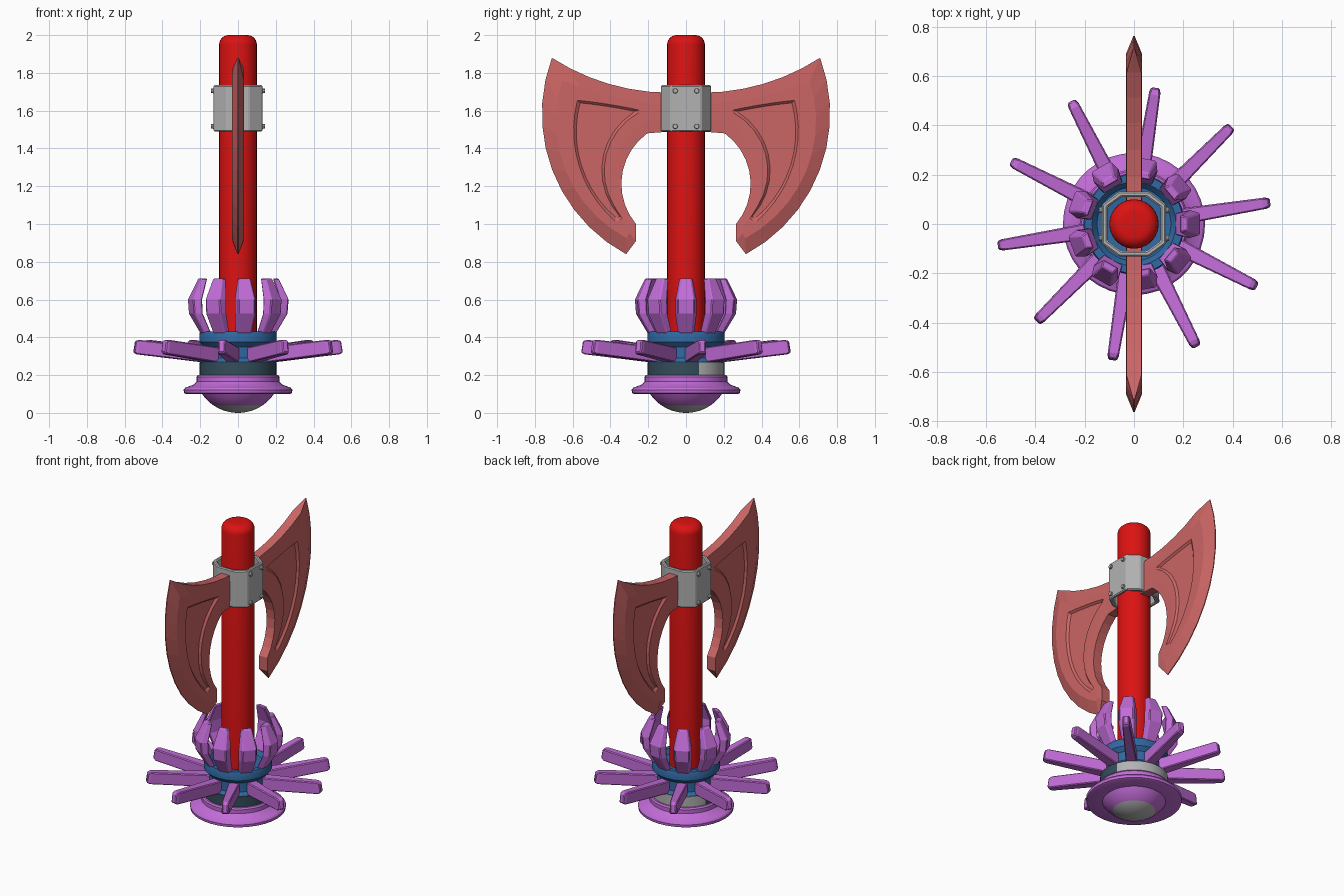
import bpy, bmesh, math
from mathutils import Vector, Matrix

if "Cube" in bpy.data.objects:
    bpy.data.objects.remove(bpy.data.objects["Cube"])


def mat(name, r, g, b):
    m = bpy.data.materials.new(name)
    m.diffuse_color = (r, g, b, 1)
    m.use_nodes = True
    m.node_tree.nodes["Principled BSDF"].inputs["Base Color"].default_value = m.diffuse_color
    return m


RED = mat("red", 0.72, 0.006, 0.006)
BLADE = mat("dusty red", 0.60, 0.13, 0.13)
PURPLE = mat("purple", 0.54, 0.15, 0.68)
BLUE = mat("blue", 0.03, 0.14, 0.36)
GREY = mat("grey", 0.45, 0.45, 0.45)
TEAL = mat("dark teal", 0.035, 0.075, 0.105)


def finish(name, bm, mats, smooth=False, bevel=0):
    bmesh.ops.remove_doubles(bm, verts=bm.verts, dist=1e-5)
    bmesh.ops.recalc_face_normals(bm, faces=bm.faces)
    me = bpy.data.meshes.new(name)
    bm.to_mesh(me)
    bm.free()
    ob = bpy.data.objects.new(name, me)
    bpy.context.collection.objects.link(ob)
    for m in mats:
        me.materials.append(m)
    if bevel:
        b = ob.modifiers.new("bevel", 'BEVEL')
        b.width, b.segments = bevel, 1
    if smooth:
        bpy.ops.object.select_all(action='DESELECT')
        ob.select_set(True)
        bpy.context.view_layer.objects.active = ob
        bpy.ops.object.shade_smooth_by_angle(angle=math.radians(32))
    return ob


def lathe(name, profile, mats, rule=None, n=36):
    bm = bmesh.new()
    vs = [bm.verts.new((r, 0, z)) for r, z in profile]
    es = [bm.edges.new(p) for p in zip(vs, vs[1:])]
    bmesh.ops.spin(bm, geom=vs + es, cent=(0, 0, 0), axis=(0, 0, 1),
                   angle=2 * math.pi, steps=n, use_duplicate=False)
    if rule:
        for f in bm.faces:
            f.material_index = rule(f.calc_center_median())
    return finish(name, bm, mats, True)


def loft(bm, rings, closed=False):
    # join rings of equal length with quads, capping both ends unless closed
    rv = [[bm.verts.new(p) for p in ring] for ring in rings]
    n = len(rv[0])
    pairs = list(zip(rv, rv[1:])) + ([(rv[-1], rv[0])] if closed else [])
    for a, b in pairs:
        for i in range(n):
            j = (i + 1) % n
            bm.faces.new((a[i], a[j], b[j], b[i]))
    if not closed:
        bm.faces.new(rv[0][::-1])
        bm.faces.new(rv[-1])


def arc(p, m, q, n):
    # n points along the circle through p, m, q, excluding q
    (ax, ay), (bx, by), (cx, cy) = p, m, q
    d = 2 * (ax * (by - cy) + bx * (cy - ay) + cx * (ay - by))
    a2, b2, c2 = ax * ax + ay * ay, bx * bx + by * by, cx * cx + cy * cy
    ux = (a2 * (by - cy) + b2 * (cy - ay) + c2 * (ay - by)) / d
    uy = (a2 * (cx - bx) + b2 * (ax - cx) + c2 * (bx - ax)) / d
    r = math.hypot(ax - ux, ay - uy)
    t0 = math.atan2(ay - uy, ax - ux)
    dt = (math.atan2(cy - uy, cx - ux) - t0 + math.pi) % (2 * math.pi) - math.pi
    return [(ux + r * math.cos(t0 + dt * i / n), uy + r * math.sin(t0 + dt * i / n))
            for i in range(n)]


# handle with rounded top
top = [(0.05 + 0.05 * math.cos(a), 1.95 + 0.05 * math.sin(a))
       for a in [math.radians(15 * i) for i in range(7)]]
lathe("handle", [(0, 0.38), (0.1, 0.38)] + top + [(0, 2.0)], [RED], n=28)


# axe blades: each ring is tip, edge, bottom, inner curve, collar end, top
def blade_ring(tip, edge, bot, mid, low, inner, inend, c0, c1, topmid):
    return (arc(tip, edge, bot, 10) + [bot, mid] + arc(low, inner, inend, 9)
            + [inend, c0] + arc(c1, topmid, tip, 6))


A = blade_ring((.71, 1.88), (.763, 1.6), (.317, .84), (.265, .91), (.265, 1.0),
               (.342, 1.2), (.205, 1.48), (.08, 1.49), (.08, 1.695), (.42, 1.745))
B = blade_ring((.655, 1.76), (.688, 1.57), (.315, .925), (.30, .95), (.305, .985),
               (.40, 1.23), (.22, 1.54), (.08, 1.56), (.08, 1.635), (.40, 1.675))
C = blade_ring((.575, 1.655), (.59, 1.42), (.375, 1.015), (.352, 1.02), (.333, 1.035),
               (.432, 1.31), (.25, 1.59), (.245, 1.597), (.247, 1.603), (.40, 1.632))
D = blade_ring((.561, 1.641), (.577, 1.42), (.373, 1.035), (.36, 1.035), (.35, 1.04),
               (.445, 1.31), (.278, 1.59), (.274, 1.592), (.276, 1.597), (.40, 1.62))
edge_half = [0.003 if i <= 10 else 0.03 for i in range(len(A))]

for side, label in ((1, "back"), (-1, "front")):
    def ring(pts, half, s):
        hs = half if isinstance(half, list) else [half] * len(pts)
        return [(s * h, side * y, z) for (y, z), h in zip(pts, hs)]
    bm = bmesh.new()
    layers = [(D, 0.021), (C, 0.033), (B, 0.033), (A, edge_half)]
    loft(bm, [ring(p, h, 1) for p, h in layers]
         + [ring(p, h, -1) for p, h in reversed(layers)])
    finish(label + "_blade", bm, [BLADE])


# octagonal collar clamping the blades
def octagon(x, y, cx, cy, z):
    return [(x, -cy, z), (x, cy, z), (cx, y, z), (-cx, y, z),
            (-x, cy, z), (-x, -cy, z), (-cx, -y, z), (cx, -y, z)]


bm = bmesh.new()
loft(bm, [octagon(.13, .132, .06, .08, 1.49), octagon(.13, .132, .06, .08, 1.735),
          octagon(.108, .11, .05, .068, 1.735), octagon(.108, .11, .05, .068, 1.49)], True)
finish("collar", bm, [GREY], bevel=0.006)

# collar bolts
bm = bmesh.new()
for sx in (-1, 1):
    for y in (-.057, .057):
        for z in (1.517, 1.705):
            bmesh.ops.create_cone(bm, cap_ends=True, segments=10, radius1=.014,
                                  radius2=.012, depth=.014, matrix=Matrix.Translation(
                                      (sx * .135, y, z)) @ Matrix.Rotation(sx * math.pi / 2, 4, 'Y'))
finish("collar_bolts", bm, [GREY])

# blue hub
lathe("hub", [(.09, .40), (.15, .405), (.17, .43), (.2, .43), (.205, .42), (.205, .375),
              (.182, .35), (.182, .29), (.2, .27), (.2, .262), (.1, .262)], [BLUE])

# two-tone band: grey towards the back, dark teal elsewhere
lathe("band", [(.1, .268), (.203, .268), (.203, .195), (.1, .195)], [TEAL, GREY],
      lambda c: 1 if c.y > .07 and math.hypot(c.x, c.y) > .1 else 0)

# flared foot ring
lathe("foot_ring", [(.15, .2), (.213, .2), (.22, .19), (.22, .165), (.235, .15), (.28, .133),
                    (.288, .122), (.286, .105), (.275, .1), (.17, .1)], [PURPLE])

# bottom dome with grey tip
R = (.19 ** 2 + .1 ** 2) / .2
th = math.asin(.19 / R)
dome = [(R * math.sin(th * i / 10), R - R * math.cos(th * i / 10)) for i in range(11)]
lathe("bottom_dome", dome, [PURPLE, GREY], lambda c: 1 if c.z < .034 else 0)

# crown of upright petals
bm = bmesh.new()
sections = [(.165, .20, .045, .42), (.218, .262, .058, .525),
            (.222, .268, .058, .60), (.185, .215, .036, .712)]
for k in range(9):
    rot = Matrix.Rotation(math.radians(40 * k), 3, 'Z')
    loft(bm, [[rot @ Vector(p) for p in ((ri, -w, z), (ro, -w * .75, z),
                                         (ro, w * .75, z), (ri, w, z))]
              for ri, ro, w, z in sections])
finish("crown_petals", bm, [PURPLE], bevel=0.005)

# ring of radiating spikes, tilted slightly upwards
bm = bmesh.new()
for k in range(10):
    rot = Matrix.Rotation(math.radians(9 + 36 * k), 3, 'Z')
    loft(bm, [[rot @ Vector((r + dz * -.15, s * w, z + dz)) for s, dz in
               ((-1, -h), (1, -h), (1, h), (-1, h))]
              for r, w, z, h in ((.16, .034, .305, .04), (.535, .023, .348, .038),
                                 (.555, .017, .35, .03))])
finish("radial_spikes", bm, [PURPLE], bevel=0.005)
